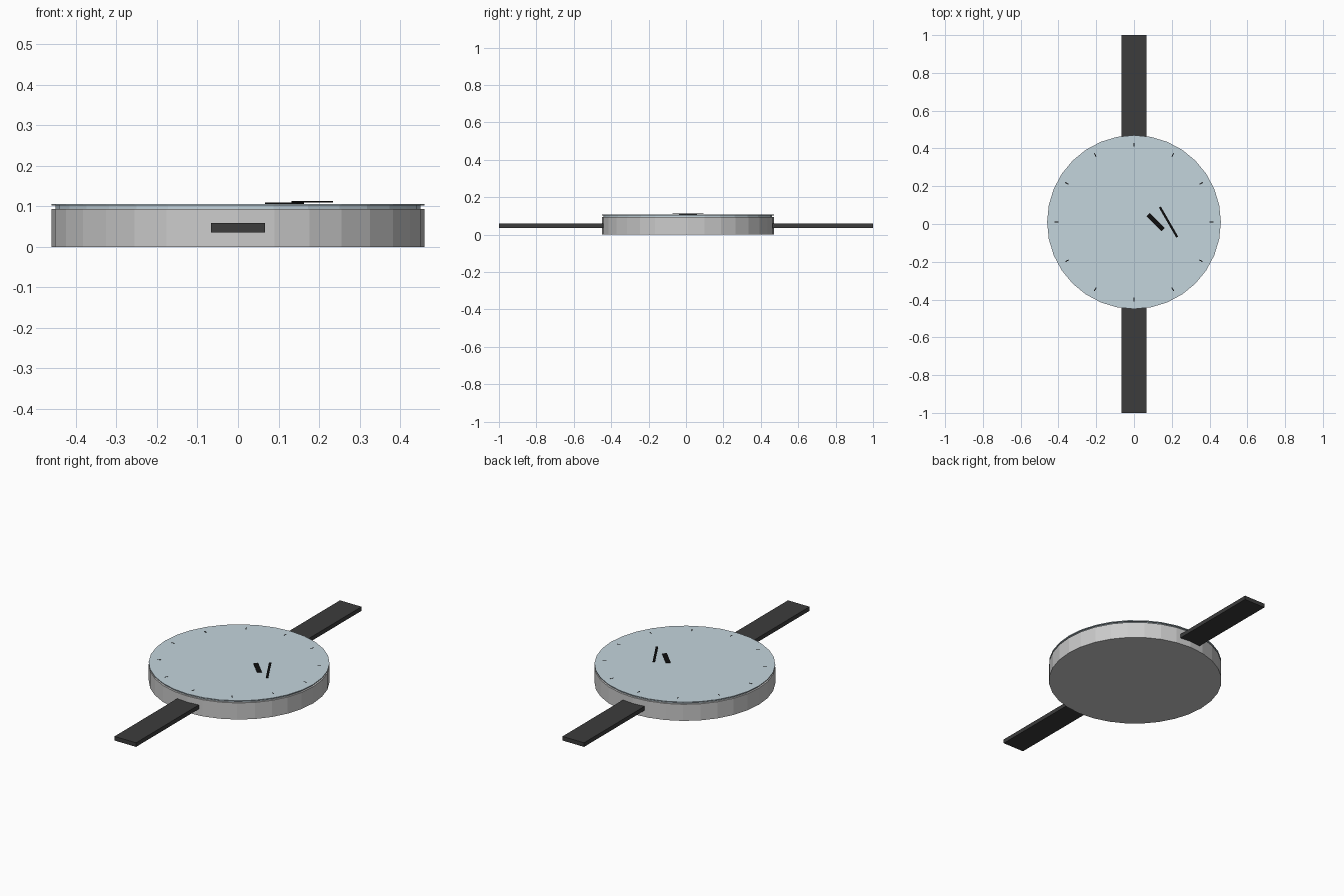
import bpy
import math

if "Cube" in bpy.data.objects:
    bpy.data.objects.remove(bpy.data.objects["Cube"])

CY = 0.01  # centre of the round case along y


def material(name, rgb):
    m = bpy.data.materials.new(name)
    m.diffuse_color = (*rgb, 1)
    m.use_nodes = True
    m.node_tree.nodes["Principled BSDF"].inputs["Base Color"].default_value = m.diffuse_color
    return m


black = material("black", (0.004, 0.004, 0.004))
dark = material("dark_strap", (0.045, 0.045, 0.045))
pale_blue = material("pale_blue_glass", (0.55, 0.66, 0.72))


def disc(name, radius, z0, z1, mat=None):
    bpy.ops.mesh.primitive_cylinder_add(vertices=32, radius=radius, depth=z1 - z0,
                                        location=(0, CY, (z0 + z1) / 2))
    ob = bpy.context.object
    ob.name = name
    if mat:
        ob.data.materials.append(mat)
    return ob


def bar(name, size, centre, angle=0, mat=None):
    bpy.ops.mesh.primitive_cube_add(size=1, location=centre)
    ob = bpy.context.object
    ob.name = name
    ob.scale = size
    ob.rotation_euler.z = math.radians(angle)
    if mat:
        ob.data.materials.append(mat)
    return ob


# Round case with dial and glass stacked on top
disc("case", 0.46, 0.0, 0.093)
disc("dial", 0.45, 0.093, 0.102, pale_blue)
disc("glass", 0.46, 0.102, 0.106, pale_blue)

# Strap halves, each running from just inside the case to its free end
for name, inner, outer in (("strap_front", -0.42, -1.0), ("strap_back", 0.44, 1.0)):
    bar(name, (0.134, abs(outer - inner), 0.023),
        (0, (inner + outer) / 2, 0.0475), mat=dark)

# Hands
bar("hour_hand", (0.112, 0.025, 0.003), (0.115, CY, 0.1075), -45, black)
bar("minute_hand", (0.183, 0.012, 0.003), (0.183, CY, 0.1115), -60, black)

# Small plain hour marks around the rim
for i in range(12):
    a = math.radians(30 * i)
    bar(f"hour_mark_{i + 1}", (0.02, 0.005, 0.0006),
        (0.41 * math.cos(a), CY + 0.41 * math.sin(a), 0.1061), 30 * i, black)
